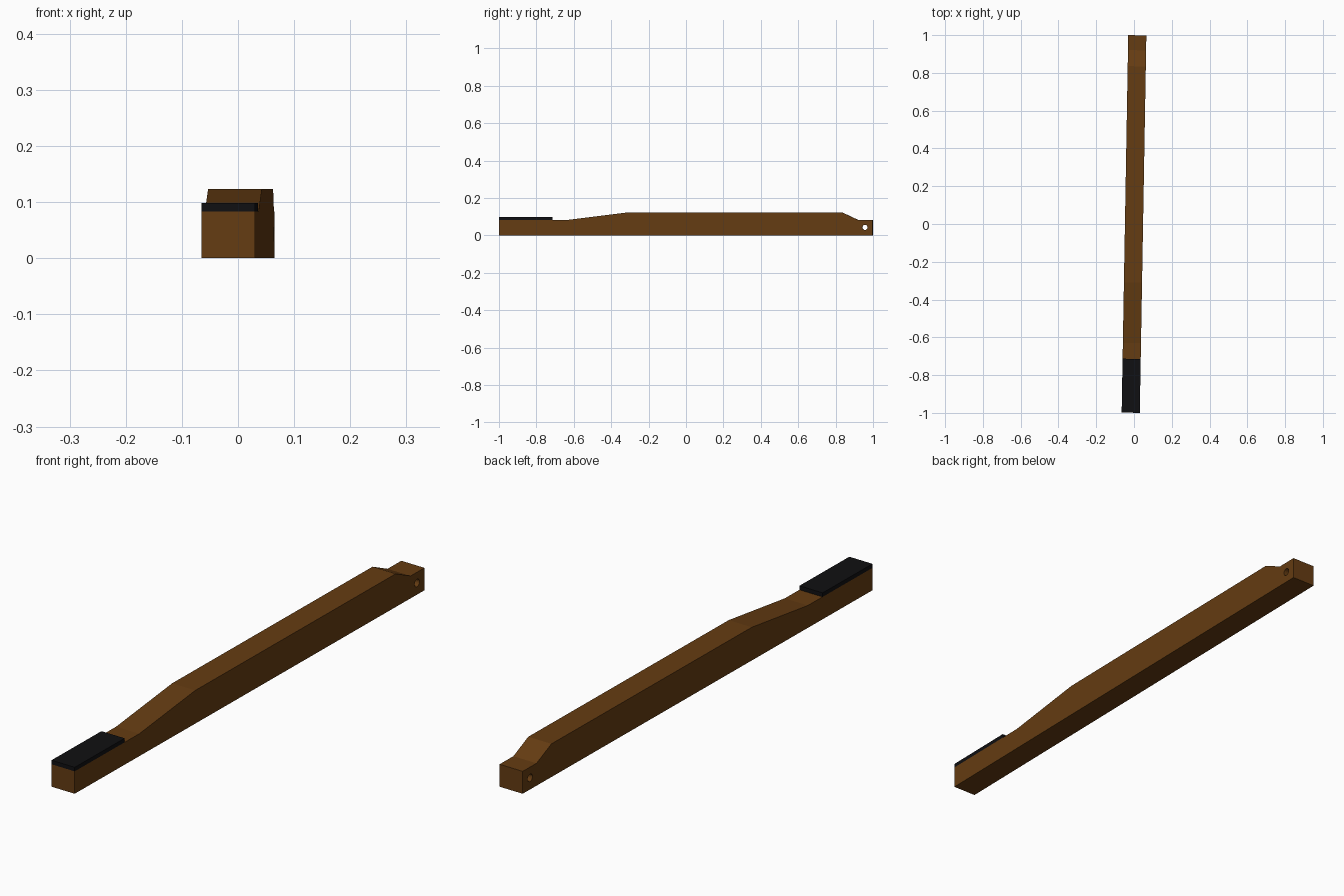
import bpy, bmesh, math
from mathutils import Matrix

if "Cube" in bpy.data.objects:
    bpy.data.objects.remove(bpy.data.objects["Cube"])

HALF_W = 0.048
TURN = Matrix.Rotation(math.radians(-1.0), 4, 'Z')   # the whole piece sits slightly turned


def material(name, rgb):
    m = bpy.data.materials.new(name)
    m.diffuse_color = (*rgb, 1)
    m.use_nodes = True
    m.node_tree.nodes["Principled BSDF"].inputs["Base Color"].default_value = m.diffuse_color
    return m


def extrude_profile(name, profile, half_width, mat=None):
    """Extrude a (y, z) side profile across x."""
    bm = bmesh.new()
    face = bm.faces.new([bm.verts.new((-half_width, y, z)) for y, z in profile])
    new = bmesh.ops.extrude_face_region(bm, geom=[face])["geom"]
    bmesh.ops.translate(bm, vec=(2 * half_width, 0, 0),
                        verts=[v for v in new if isinstance(v, bmesh.types.BMVert)])
    bmesh.ops.recalc_face_normals(bm, faces=bm.faces)
    bm.transform(TURN)
    mesh = bpy.data.meshes.new(name)
    bm.to_mesh(mesh)
    bm.free()
    obj = bpy.data.objects.new(name, mesh)
    bpy.context.collection.objects.link(obj)
    if mat:
        mesh.materials.append(mat)
    return obj


wood = material("dark_wood", (0.13, 0.045, 0.006))
rubber = material("black_pad", (0.005, 0.005, 0.006))
END = 0.9992

# Wooden bar with a raised middle
bar = extrude_profile("wooden_bar", [
    (-END, 0), (END, 0), (END, 0.083), (0.92, 0.083), (0.835, 0.123),
    (-0.31, 0.123), (-0.63, 0.083), (-END, 0.083)], HALF_W, wood)

# Pad on the front end
extrude_profile("end_pad", [
    (-END, 0.083), (-0.714, 0.083), (-0.714, 0.098), (-END, 0.098)], HALF_W, rubber)

# Pivot hole through the back end
circle = [(0.957 + 0.014 * math.cos(a), 0.043 + 0.014 * math.sin(a))
          for a in (i * math.tau / 16 for i in range(16))]
cutter = extrude_profile("hole_cutter", circle, 0.1, wood)
cutter.hide_render = True
cutter.hide_set(True)
cut = bar.modifiers.new("pivot_hole", 'BOOLEAN')
cut.operation = 'DIFFERENCE'
cut.solver = 'EXACT'
cut.object = cutter
